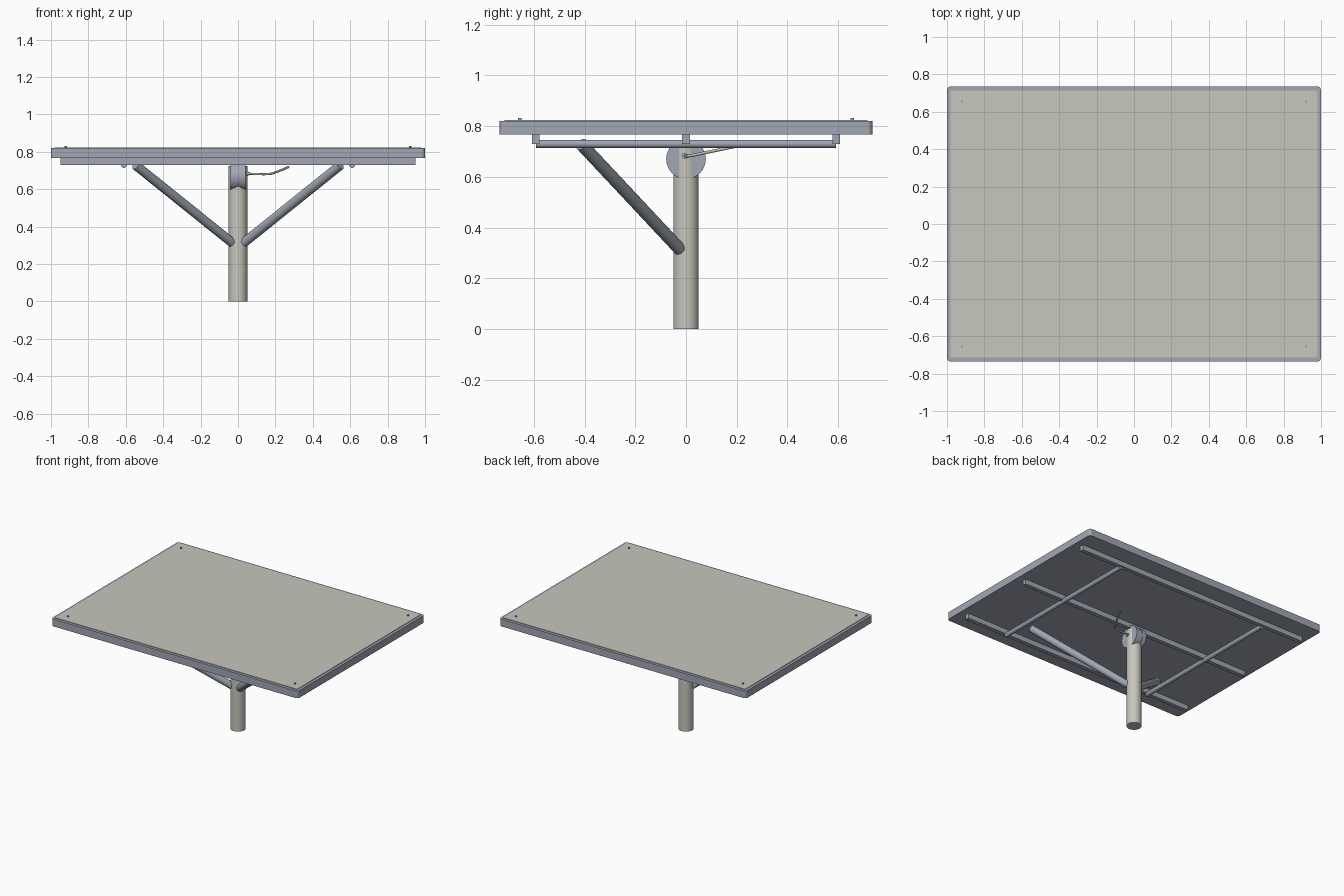
import bpy
import math
from mathutils import Vector

if "Cube" in bpy.data.objects:
    bpy.data.objects.remove(bpy.data.objects["Cube"], do_unlink=True)


def material(name, rgb):
    mat = bpy.data.materials.new(name)
    mat.use_nodes = True
    mat.diffuse_color = (*rgb, 1)
    mat.node_tree.nodes["Principled BSDF"].inputs["Base Color"].default_value = (*rgb, 1)
    return mat


cream = material("warm_cream", (0.57, 0.57, 0.51))
steel = material("blue_grey_steel", (0.36, 0.39, 0.46))


def finish(name, mat, smooth=False):
    obj = bpy.context.object
    obj.name = name
    obj.data.materials.append(mat)
    if smooth:
        bpy.ops.object.shade_smooth_by_angle(angle=math.radians(35))
    return obj


def box(name, mat, center, size):
    bpy.ops.mesh.primitive_cube_add(size=1, location=center)
    obj = finish(name, mat)
    obj.scale = size
    bpy.ops.object.transform_apply(location=False, rotation=False, scale=True)
    return obj


def rod(name, mat, start, end, radius, sides=32):
    a, b = Vector(start), Vector(end)
    bpy.ops.mesh.primitive_cylinder_add(vertices=sides, radius=radius,
                                        depth=(b - a).length, location=(a + b) / 2)
    bpy.context.object.rotation_euler = (b - a).to_track_quat("Z", "Y").to_euler()
    return finish(name, mat, True)


def round_corners(obj, radius):
    # Bevel only the upright corner edges
    bev = obj.data.attributes.new("bevel_weight_edge", "FLOAT", "EDGE")
    for edge in obj.data.edges:
        p, q = (obj.data.vertices[i].co for i in edge.vertices)
        bev.data[edge.index].value = float(abs(p.z - q.z) > 0.001)
    mod = obj.modifiers.new("rounded_corners", "BEVEL")
    mod.limit_method = "WEIGHT"
    mod.width = radius
    mod.segments = 5


# Table top: steel frame with a cream sheet on it
round_corners(box("top_frame", steel, (0, 0, 0.793), (2, 1.47, 0.053)), 0.02)
box("top_sheet", cream, (0, 0, 0.8205), (1.96, 1.43, 0.006))

# Corner screws
for sx in (-1, 1):
    for sy in (-1, 1):
        rod("corner_screw", steel, (sx * 0.92, sy * 0.655, 0.815),
            (sx * 0.92, sy * 0.655, 0.831), 0.007, 12)

# Support rails under the top
for y in (-0.592, 0, 0.592):
    box("cross_rail", steel, (0, y, 0.749), (1.9, 0.03, 0.038))
for side in (-1, 1):
    rod("side_tube", steel, (side * 0.61, -0.592, 0.73), (side * 0.61, 0.592, 0.73), 0.016)

# Post and tilting knuckle
rod("post", cream, (0, 0, 0), (0, 0, 0.725), 0.05, 48)
rod("knuckle_core", steel, (-0.015, 0, 0.67), (0.015, 0, 0.67), 0.074, 48)
for side in (-1, 1):
    rod("knuckle_plate", steel, (side * 0.01, 0, 0.67), (side * 0.041, 0, 0.67), 0.078, 48)

# Diagonal struts
for side in (-1, 1):
    rod("strut", steel, (side * 0.033, -0.025, 0.315), (side * 0.547, -0.412, 0.728), 0.025)

# Bent locking lever
curve = bpy.data.curves.new("lever", "CURVE")
curve.dimensions = "3D"
curve.bevel_depth = 0.006
curve.bevel_resolution = 3
curve.use_fill_caps = True
path = [(0.03, -0.005, 0.685), (0.1, 0, 0.681), (0.17, 0.01, 0.682),
        (0.21, 0.07, 0.694), (0.27, 0.19, 0.719)]
spline = curve.splines.new("BEZIER")
spline.bezier_points.add(len(path) - 1)
for point, co in zip(spline.bezier_points, path):
    point.co = co
    point.handle_left_type = point.handle_right_type = "AUTO"
curve.materials.append(cream)
bpy.context.collection.objects.link(bpy.data.objects.new("lever", curve))
rod("lever_pivot", cream, (0.04, -0.005, 0.683), (0.056, -0.005, 0.683), 0.012, 16)
